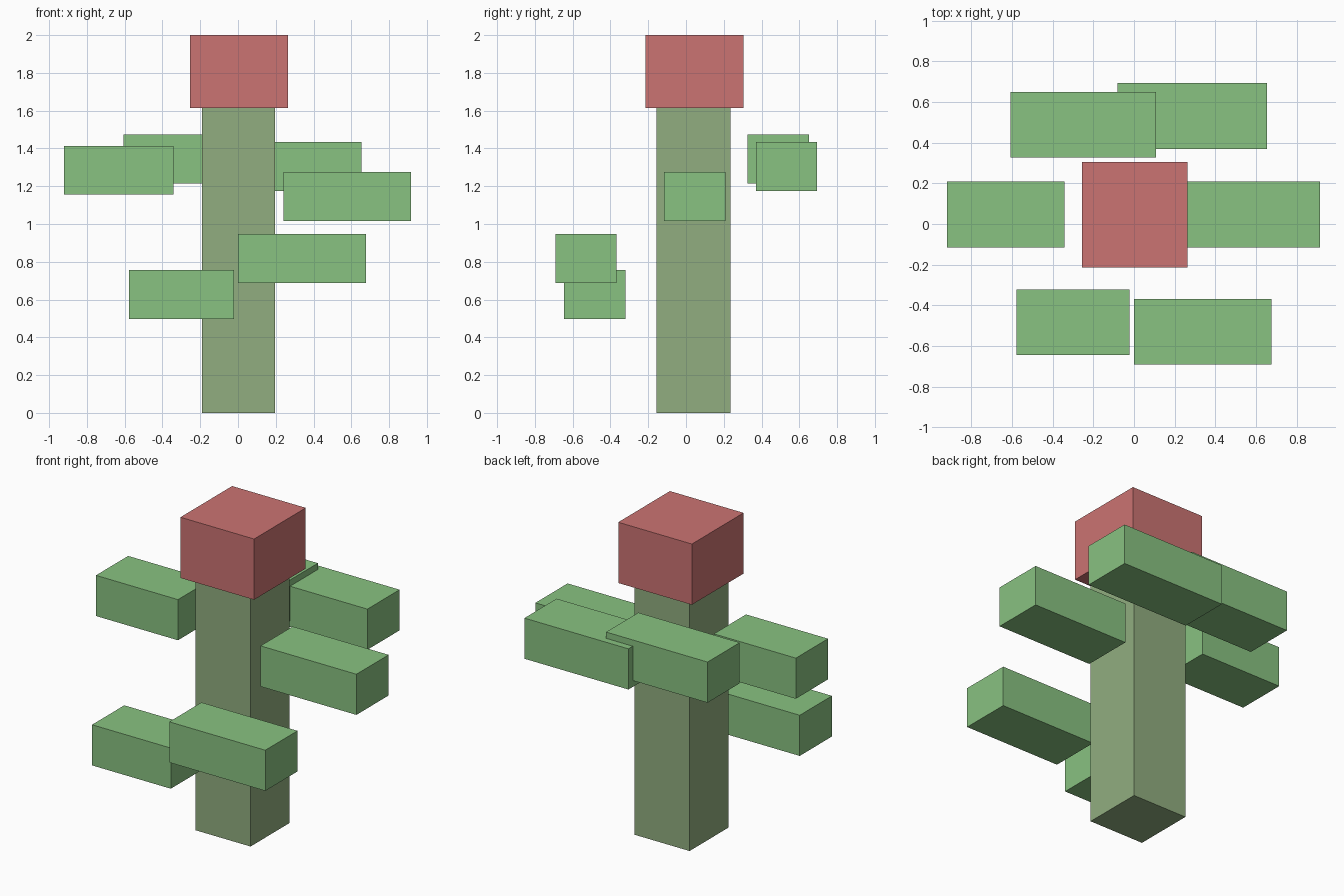
import bpy
from mathutils import Vector

cube = bpy.data.objects.get("Cube")
if cube:
    bpy.data.objects.remove(cube, do_unlink=True)


def make_material(name, rgb):
    mat = bpy.data.materials.new(name)
    mat.use_nodes = True
    color = (*rgb, 1.0)
    mat.diffuse_color = color
    mat.node_tree.nodes["Principled BSDF"].inputs["Base Color"].default_value = color
    return mat


def add_box(name, low, high, mat):
    """Axis-aligned block between two opposite corners."""
    low, high = Vector(low), Vector(high)
    bpy.ops.mesh.primitive_cube_add(size=1, location=(low + high) / 2)
    obj = bpy.context.object
    obj.name = obj.data.name = name
    for vert in obj.data.vertices:
        vert.co *= high - low
    obj.data.materials.append(mat)
    return obj


stem_green = make_material("stem olive green", (0.285, 0.42, 0.215))
leaf_green = make_material("leaf green", (0.25, 0.54, 0.22))
bloom_red = make_material("bloom red", (0.60, 0.173, 0.17))

# Stem and the bloom sitting on top of it
add_box("stem", (-0.19, -0.155, 0), (0.197, 0.235, 1.613), stem_green)
add_box("bloom", (-0.255, -0.215, 1.613), (0.264, 0.305, 2), bloom_red)

# Leaves share depth and thickness: name, x start, x end, y front, z bottom
LEAF_DEPTH, LEAF_HEIGHT = 0.324, 0.259
leaves = [
    ("leaf_back_right", -0.607, 0.108, 0.326, 1.215),
    ("leaf_back_left", -0.08, 0.653, 0.37, 1.175),
    ("leaf_side_right", -0.92, -0.342, -0.116, 1.155),
    ("leaf_side_left", 0.24, 0.916, -0.116, 1.016),
    ("leaf_front_left", 0.0, 0.677, -0.692, 0.688),
    ("leaf_front_right", -0.577, -0.022, -0.645, 0.497),
]
for name, x0, x1, y, z in leaves:
    add_box(name, (x0, y, z), (x1, y + LEAF_DEPTH, z + LEAF_HEIGHT), leaf_green)
